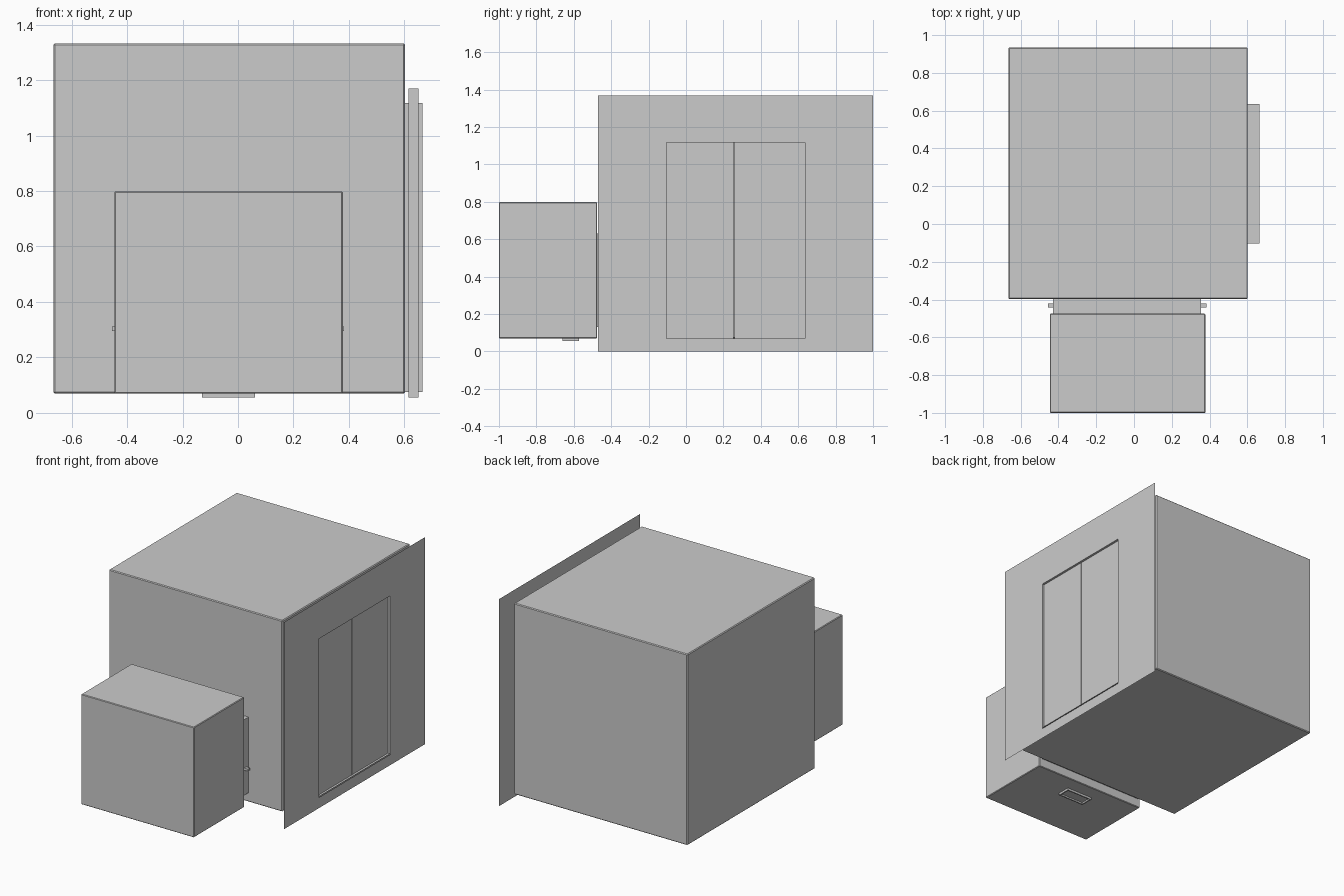
import bpy, bmesh
from mathutils import Vector

if "Cube" in bpy.data.objects:
    bpy.data.objects.remove(bpy.data.objects["Cube"])


def finish(name, bm):
    mesh = bpy.data.meshes.new(name)
    bm.to_mesh(mesh)
    bm.free()
    ob = bpy.data.objects.new(name, mesh)
    bpy.context.collection.objects.link(ob)
    return ob


def box_bm(lo, hi, bevel=0.0):
    bm = bmesh.new()
    bmesh.ops.create_cube(bm, size=1)
    lo, hi = Vector(lo), Vector(hi)
    for v in bm.verts:
        v.co = Vector([lo[i] + (v.co[i] + 0.5) * (hi[i] - lo[i]) for i in range(3)])
    if bevel:
        bmesh.ops.bevel(bm, geom=bm.edges[:], offset=bevel, segments=1, affect='EDGES')
    bm.normal_update()
    return bm


def side(bm, normal):
    """Largest face pointing along the given direction."""
    n = Vector(normal)
    return max((f for f in bm.faces if f.normal.dot(n) > 0.99), key=lambda f: f.calc_area())


def opening(bm, face, bounds, reach=None):
    """Cut a rectangular opening; reach = (axis, position) adds reveal walls."""
    bmesh.ops.inset_individual(bm, faces=[face], thickness=0.02)
    mid = face.calc_center_median()
    for v in face.verts:
        for axis, (a, b) in bounds.items():
            v.co[axis] = a if v.co[axis] < mid[axis] else b
    if reach:
        face = bmesh.ops.extrude_discrete_faces(bm, faces=[face])['faces'][0]
        for v in face.verts:
            v.co[reach[0]] = reach[1]
    bmesh.ops.delete(bm, geom=[face], context='FACES_ONLY')


WINDOW = {0: (-0.43, 0.355), 2: (0.13, 0.63)}
DOOR = {1: (-0.103, 0.635), 2: (0.07, 1.118)}

# main room shell with door and window reveals
bm = box_bm((-0.665, -0.397, 0.07), (0.602, 0.935, 1.332), 0.005)
opening(bm, side(bm, (0, -1, 0)), WINDOW, (1, -0.475))
DOOR_ROOM = {1: DOOR[1], 2: (0.076, 1.118)}
opening(bm, side(bm, (1, 0, 0)), DOOR_ROOM, (0, 0.665))
finish("main_room", bm)

# small room shell, open towards the window
bm = box_bm((-0.446, -1.0, 0.07), (0.378, -0.475, 0.798), 0.004)
opening(bm, side(bm, (0, 1, 0)), WINDOW)
finish("small_room", bm)

# flat outer wall around the doorway
bm = bmesh.new()
corners = [(0.665, -0.47, 0), (0.665, 1.0, 0), (0.665, 1.0, 1.367), (0.665, -0.47, 1.367)]
wall = bm.faces.new([bm.verts.new(c) for c in corners])
bm.normal_update()
opening(bm, wall, DOOR)
finish("outer_wall", bm)

# two sliding door leaves, open at top and bottom
for name, a, b in (("door_leaf_front", -0.13, 0.2545), ("door_leaf_back", 0.2595, 0.66)):
    bm = box_bm((0.614, a, 0.055), (0.65, b, 1.17))
    bmesh.ops.delete(bm, geom=[side(bm, (0, 0, 1)), side(bm, (0, 0, -1))], context='FACES_ONLY')
    finish(name, bm)

# bar across the window
finish("window_bar", box_bm((-0.455, -0.443, 0.296), (0.383, -0.421, 0.311)))

# recessed tray under the small room floor
bm = box_bm((-0.13, -0.66, 0.056), (0.062, -0.572, 0.072))
face = side(bm, (0, 0, -1))
bmesh.ops.inset_individual(bm, faces=[face], thickness=0.012)
face = bmesh.ops.extrude_discrete_faces(bm, faces=[face])['faces'][0]
for v in face.verts:
    v.co.z = 0.066
finish("floor_tray", bm)
